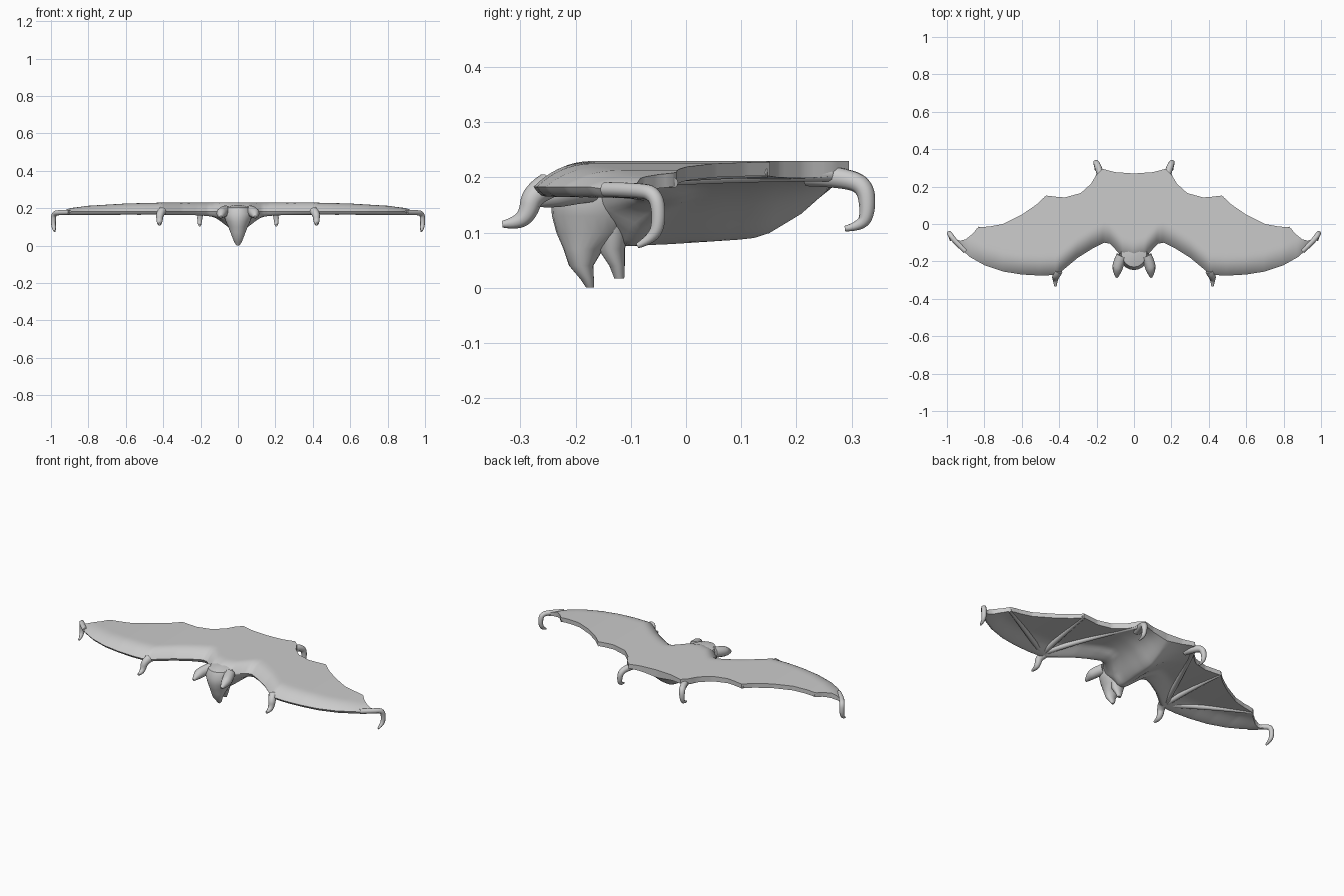
import bpy, bmesh, math

if "Cube" in bpy.data.objects:
    bpy.data.objects.remove(bpy.data.objects["Cube"])


def interp(pts, x):
    for (x0, y0), (x1, y1) in zip(pts, pts[1:]):
        if x <= x1:
            return y0 + (y1 - y0) * (x - x0) / (x1 - x0)
    return pts[-1][1]


def loft(name, rings, mirror=False, caps=(True, True), angle=40):
    """Skin closed rings of equal point count into one smooth object."""
    bm = bmesh.new()
    vs = [[bm.verts.new(p) for p in r] for r in rings]
    n = len(rings[0])
    for a, b in zip(vs, vs[1:]):
        for i in range(n):
            j = (i + 1) % n
            bm.faces.new((a[i], a[j], b[j], b[i]))
    for ring, cap in ((vs[0], caps[0]), (vs[-1], caps[1])):
        if cap:
            bm.faces.new(ring)
    bmesh.ops.recalc_face_normals(bm, faces=bm.faces)
    me = bpy.data.meshes.new(name)
    bm.to_mesh(me)
    bm.free()
    ob = bpy.data.objects.new(name, me)
    bpy.context.collection.objects.link(ob)
    bpy.ops.object.select_all(action='DESELECT')
    ob.select_set(True)
    bpy.context.view_layer.objects.active = ob
    bpy.ops.object.shade_smooth_by_angle(angle=math.radians(angle))
    if mirror:
        m = ob.modifiers.new("Mirror", 'MIRROR')
        m.use_clip = True
    return ob


def ellipses(name, sections):
    """Stack of horizontal ellipses: z, y centre, x radius, y radius."""
    n = 24
    loft(name, [[(rx * math.cos(2 * math.pi * i / n),
                  yc + ry * math.sin(2 * math.pi * i / n), z)
                 for i in range(n)] for z, yc, rx, ry in sections])


def tube_pair(name, pts):
    """Tapered curved tube (x, y, z, radius) on both sides."""
    for side, s in (("right", 1), ("left", -1)):
        cu = bpy.data.curves.new(f"{name}_{side}", 'CURVE')
        cu.dimensions = '3D'
        cu.bevel_depth = 1.0
        cu.bevel_resolution = 3
        cu.use_fill_caps = True
        sp = cu.splines.new('NURBS')
        sp.points.add(len(pts) - 1)
        for p, (x, y, z, r) in zip(sp.points, pts):
            p.co = (s * x, y, z, 1)
            p.radius = r
        sp.order_u = 3
        sp.use_endpoint_u = True
        sp.resolution_u = 6
        ob = bpy.data.objects.new(cu.name, cu)
        bpy.context.collection.objects.link(ob)


# Outline of one half of the wings and body
FRONT = [(0, -.20), (.06, -.18), (.10, -.135), (.13, -.105), (.16, -.10),
         (.22, -.13), (.30, -.18), (.36, -.23), (.41, -.272), (.5, -.276),
         (.6, -.27), (.7, -.254), (.8, -.22), (.88, -.175), (.94, -.118), (.97, -.09)]
BACK = [(0, .27), (.1, .277), (.17, .295), (.2, .265), (.23, .215), (.285, .165),
        (.37, .142), (.42, .146), (.47, .152), (.52, .105), (.6, .05), (.7, .0),
        (.77, -.013), (.835, -.018), (.86, -.05), (.9, -.082), (.93, -.09), (.97, -.075)]
TOP = [(0, .23), (.4, .23), (.6, .225), (.8, .213), (.9, .2), (.97, .187)]
BELLY = [(-.3, 1), (-.09, 1), (.05, .97), (.14, .88), (.21, .55), (.26, .2), (.3, 0)]


def wing_section(x):
    yf, yb, zt = interp(FRONT, x), interp(BACK, x), interp(TOP, x)
    depth, n = yb - yf, 24
    edge_z = min(.183, zt - .02)
    upper, lower = [], []
    for i in range(n + 1):
        s = (i / n) ** 1.6
        y, d = yf + s * depth, s * depth
        k = max(0, 1 - d / .11)
        top = zt - (zt - edge_z) * k ** 2.5
        # rounded leading bone, then a thin membrane behind it
        g = min(1, d / .14)
        g = g * g * (3 - 2 * g)
        bot = .162 + (zt - .025 - .162) * g
        bot += (edge_z - .162) * max(0, 1 - d / .025) ** 2
        bulge = .128 / (1 + (x / .13) ** 2) ** 1.2 * interp(BELLY, y) * min(1, d / .09)
        bulge *= max(0, 1 - x / .5)
        lim = interp([(-.3, .08), (-.09, .075), (.14, .09), (.26, .16), (.3, .2)], y)
        bot = max(lim, bot - bulge)
        upper.append((x, y, top))
        lower.append((x, y, bot))
    return upper + lower[-1:0:-1]


# Wings and body
loft("wings_and_body", [wing_section(.01 * i) for i in range(98)],
     mirror=True, caps=(False, True), angle=50)

# Head with downturned snout and open jaw
ellipses("head", [(.216, -.14, .03, .05), (.205, -.15, .068, .08), (.17, -.163, .08, .083),
                  (.13, -.165, .066, .078), (.1, -.17, .052, .065), (.07, -.186, .04, .036),
                  (.04, -.19, .029, .022), (.015, -.179, .018, .012), (0, -.174, .007, .007)])
ellipses("lower_jaw", [(.11, -.13, .045, .03), (.07, -.135, .034, .024),
                       (.04, -.125, .021, .014), (.017, -.121, .01, .009)])

# Ears
tube_pair("ear", [(.065, -.17, .185, .03), (.085, -.215, .178, .03),
                  (.09, -.25, .168, .026), (.092, -.285, .153, .007)])

# Claws at the wing wrists, wing tips and feet
tube_pair("wrist_claw", [(.405, -.25, .185, .024), (.418, -.278, .17, .021), (.42, -.286, .135, .017),
                         (.42, -.305, .117, .013), (.42, -.333, .115, .006)])
tube_pair("tip_claw", [(.9, -.145, .178, .014), (.955, -.095, .177, .014), (.985, -.055, .172, .014),
                       (.988, -.048, .125, .013), (.984, -.058, .09, .011), (.98, -.088, .076, .005)])
tube_pair("foot_claw", [(.165, .22, .205, .022), (.185, .285, .2, .019), (.2, .325, .185, .017),
                        (.205, .33, .14, .014), (.205, .32, .112, .01), (.205, .288, .107, .005)])

# Finger bones as low ridges under the membrane
tube_pair("outer_finger", [(.42, -.25, .185, .016), (.65, -.13, .2, .013), (.835, -.022, .19, .009)])
tube_pair("middle_finger", [(.42, -.25, .185, .016), (.44, -.06, .207, .013), (.47, .148, .209, .01)])
tube_pair("inner_finger", [(.42, -.25, .185, .016), (.32, .0, .205, .013), (.19, .26, .205, .013)])
